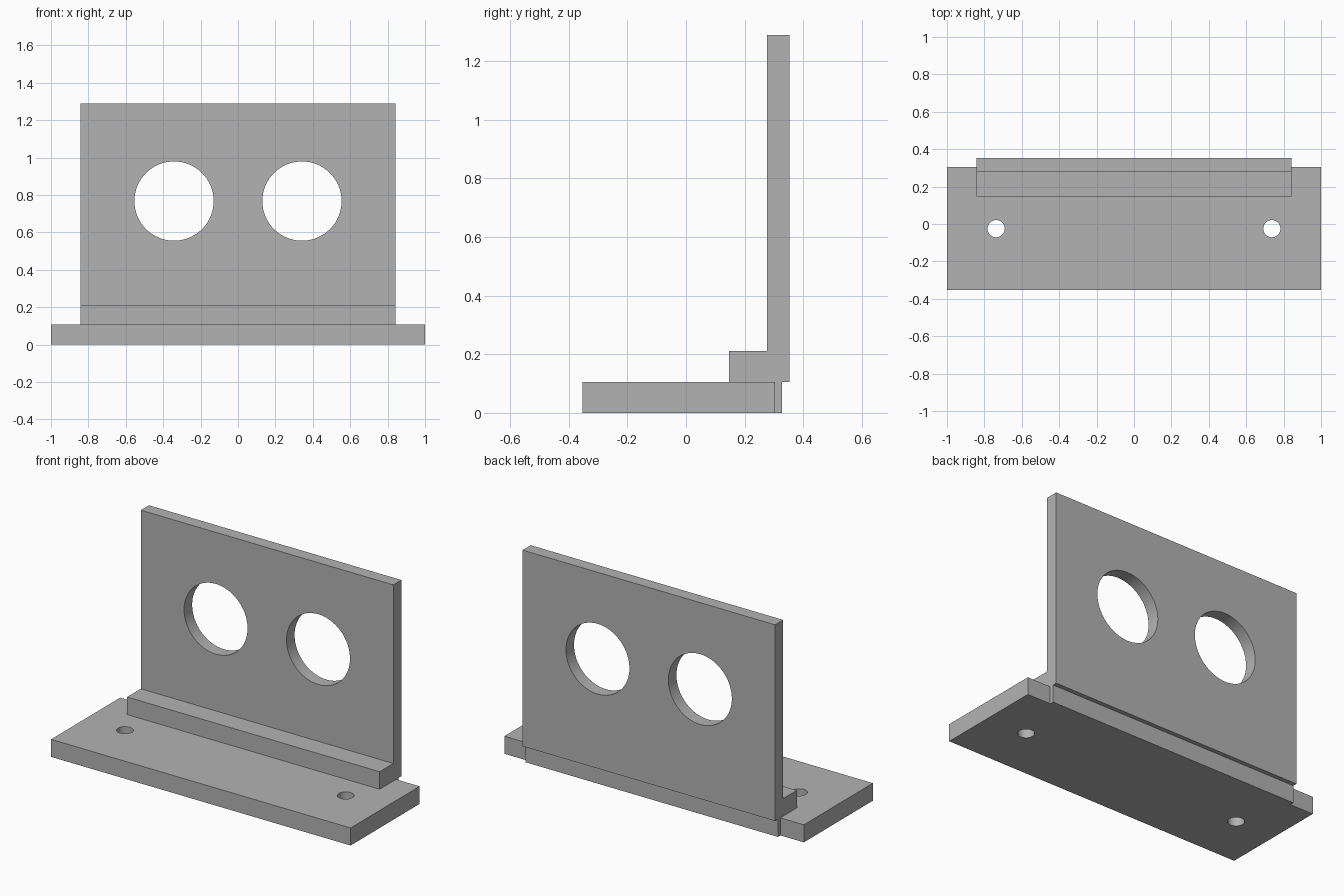
import bpy, bmesh, math
from mathutils import Matrix, Vector

cube = bpy.data.objects.get("Cube")
if cube:
    bpy.data.objects.remove(cube, do_unlink=True)

grey = bpy.data.materials.new("plain grey")
grey.use_nodes = True
grey.diffuse_color = (0.45, 0.45, 0.45, 1)
grey.node_tree.nodes["Principled BSDF"].inputs["Base Color"].default_value = grey.diffuse_color


def prism(name, outline, sweep):
    """Extrude a closed outline along the sweep vector."""
    bm = bmesh.new()
    face = bm.faces.new([bm.verts.new(p) for p in outline])
    out = bmesh.ops.extrude_face_region(bm, geom=[face])
    moved = [v for v in out["geom"] if isinstance(v, bmesh.types.BMVert)]
    bmesh.ops.translate(bm, verts=moved, vec=Vector(sweep))
    bmesh.ops.recalc_face_normals(bm, faces=bm.faces)
    mesh = bpy.data.meshes.new(name)
    bm.to_mesh(mesh)
    bm.free()
    mesh.materials.append(grey)
    obj = bpy.data.objects.new(name, mesh)
    bpy.context.collection.objects.link(obj)
    return obj


def drill_pair(obj, x, y, z, radius, turn):
    """Cut a mirrored pair of round holes, then smooth their walls."""
    bm = bmesh.new()
    for side in (-1, 1):
        bmesh.ops.create_cone(
            bm, cap_ends=True, segments=64, radius1=radius, radius2=radius, depth=0.4,
            matrix=Matrix.Translation((side * x, y, z)) @ Matrix.Rotation(turn, 4, "X"))
    mesh = bpy.data.meshes.new("hole_cutter")
    bm.to_mesh(mesh)
    bm.free()
    mesh.materials.append(grey)
    cutter = bpy.data.objects.new("hole_cutter", mesh)
    cutter.hide_render = True
    bpy.context.collection.objects.link(cutter)

    cut = obj.modifiers.new("holes", "BOOLEAN")
    cut.operation = "DIFFERENCE"
    cut.solver = "EXACT"
    cut.object = cutter
    bpy.ops.object.select_all(action="DESELECT")
    bpy.context.view_layer.objects.active = obj
    obj.select_set(True)
    bpy.ops.object.modifier_apply(modifier=cut.name)
    bpy.data.objects.remove(cutter, do_unlink=True)
    bpy.ops.object.shade_smooth_by_angle(angle=math.radians(30))


half = 0.843      # half width of the upright
deck = 0.106      # height of the base plate
front, back, lip = -0.354, 0.304, 0.328

# Base plate with a shallow lip along the back edge
right_side = [(1, front), (1, back), (half, back), (half, lip)]
outline = right_side + [(-x, y) for x, y in reversed(right_side)]
base = prism("base_plate", [(x, y, 0) for x, y in outline], (0, 0, deck))
drill_pair(base, 0.737, -0.025, deck / 2, 0.046, 0)

# L-shaped upright: foot and tall panel in one profile
profile = [(0.147, deck), (0.354, deck), (0.354, 1.29),
           (0.277, 1.29), (0.277, 0.212), (0.147, 0.212)]
upright = prism("upright_panel", [(-half, y, z) for y, z in profile], (2 * half, 0, 0))
drill_pair(upright, 0.342, 0.315, 0.767, 0.212, math.pi / 2)
